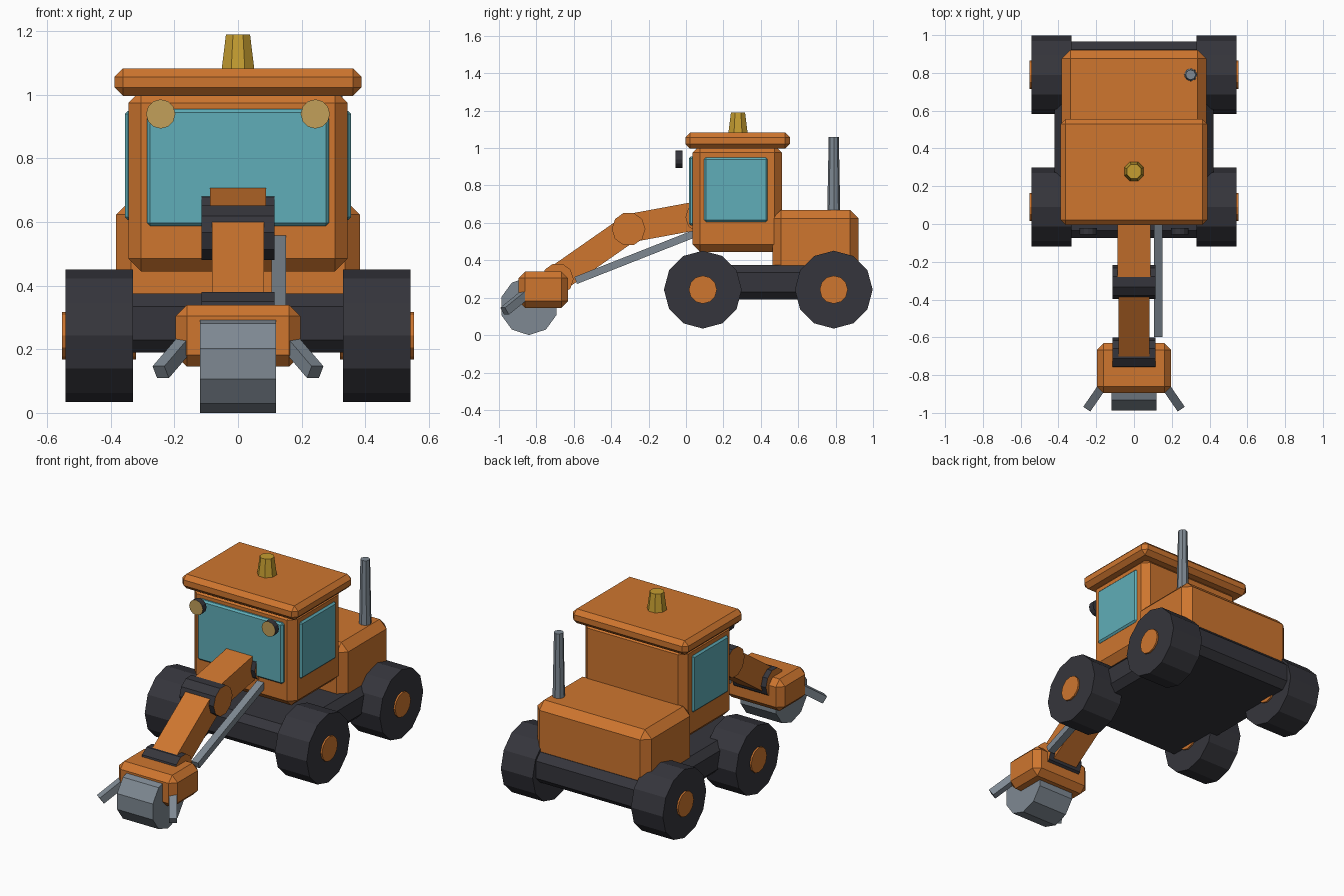
import bpy, bmesh, math
from mathutils import Vector

if "Cube" in bpy.data.objects:
    bpy.data.objects.remove(bpy.data.objects["Cube"])


def material(name, rgb):
    m = bpy.data.materials.new(name)
    m.diffuse_color = (*rgb, 1)
    m.use_nodes = True
    m.node_tree.nodes["Principled BSDF"].inputs["Base Color"].default_value = m.diffuse_color
    return m


ORANGE = material("orange paint", (0.62, 0.18, 0.028))
DARK = material("dark rubber", (0.036, 0.036, 0.045))
GLASS = material("teal glass", (0.115, 0.42, 0.48))
STEEL = material("grey steel", (0.21, 0.25, 0.29))
GOLD = material("beacon gold", (0.56, 0.34, 0.03))
LAMP = material("lamp tan", (0.54, 0.35, 0.10))


def finish(name, bm, mats):
    bmesh.ops.recalc_face_normals(bm, faces=bm.faces)
    me = bpy.data.meshes.new(name)
    bm.to_mesh(me)
    bm.free()
    for m in mats:
        me.materials.append(m)
    ob = bpy.data.objects.new(name, me)
    bpy.context.collection.objects.link(ob)
    return ob


def box(name, lo, hi, mat, bevel=0.0):
    """Axis-aligned box between two corners with chamfered edges."""
    bm = bmesh.new()
    bmesh.ops.create_cube(bm, size=1)
    for v in bm.verts:
        v.co = [l + (c + 0.5) * (h - l) for c, l, h in zip(v.co, lo, hi)]
    if bevel:
        bmesh.ops.bevel(bm, geom=bm.edges[:], offset=bevel, segments=1, affect='EDGES')
    return finish(name, bm, [mat])


def bar(name, p, q, width, thick, mat):
    """Square bar running from p to q."""
    p, q = Vector(p), Vector(q)
    rot = (q - p).to_track_quat('Y', 'Z')
    bm = bmesh.new()
    bmesh.ops.create_cube(bm, size=1)
    for v in bm.verts:
        v.co = (p + q) / 2 + rot @ Vector((v.co.x * width, v.co.y * (q - p).length, v.co.z * thick))
    return finish(name, bm, [mat])


def prism(name, p, q, r, n, mats, r2=None, phase=0.0, ends="pq"):
    """Faceted cylinder or cone from p to q; the chosen end caps take the last material."""
    p, q = Vector(p), Vector(q)
    rot = (q - p).to_track_quat('Z', 'Y')
    bm = bmesh.new()
    rings = []
    for c, rad in ((p, r), (q, r if r2 is None else r2)):
        ang = [phase + 2 * math.pi * i / n for i in range(n)]
        rings.append([bm.verts.new(c + rot @ Vector((rad * math.cos(a), rad * math.sin(a), 0))) for a in ang])
    a, b = rings
    for i in range(n):
        j = (i + 1) % n
        bm.faces.new((a[i], a[j], b[j], b[i]))
    for key, ring in (("p", a), ("q", b)):
        f = bm.faces.new(ring)
        f.material_index = len(mats) - 1 if key in ends else 0
    return finish(name, bm, mats)


# Chassis, engine hood and cab
box("chassis", (-0.42, -0.075, 0.19), (0.42, 0.965, 0.375), DARK, 0.04)
box("engine_hood", (-0.383, 0.462, 0.32), (0.383, 0.922, 0.67), ORANGE, 0.046)
box("cab", (-0.345, 0.035, 0.445), (0.345, 0.512, 1.015), ORANGE, 0.04)
box("roof", (-0.388, -0.004, 0.997), (0.388, 0.556, 1.083), ORANGE, 0.026)

# Windows
box("front_window", (-0.286, 0.015, 0.587), (0.286, 0.05, 0.955), GLASS, 0.01)
for s, side in ((-1, "left"), (1, "right")):
    xs = sorted((s * 0.32, s * 0.356))
    box(side + "_window", (xs[0], 0.097, 0.606), (xs[1], 0.437, 0.95), GLASS, 0.01)

    # Headlamps with tan lens on the front cap
    prism(side + "_headlamp", (s * 0.243, -0.055, 0.94), (s * 0.243, -0.02, 0.94),
          0.046, 12, [DARK, LAMP], ends="p")

    # Wheels with hubs through them
    for y, end in ((0.09, "front"), (0.79, "rear")):
        prism(f"{end}_{side}_wheel", (s * 0.33, y, 0.243), (s * 0.543, y, 0.243), 0.208, 12, [DARK])
        prism(f"{end}_{side}_hub", (s * 0.32, y, 0.243), (s * 0.553, y, 0.243), 0.075, 12, [ORANGE])

    # Angled prongs beside the drum
    bar(side + "_prong", (s * 0.16, -0.85, 0.225), (s * 0.243, -0.97, 0.128), 0.045, 0.045, STEEL)

# Beacon and exhaust
prism("beacon", (0, 0.278, 1.07), (0, 0.278, 1.19), 0.057, 8, [GOLD], r2=0.041, phase=math.pi / 8)
prism("exhaust", (0.3, 0.79, 0.65), (0.3, 0.79, 1.058), 0.035, 8, [STEEL], r2=0.027)

# Digging arm: boom, stick, dark pivots with orange caps, and ram
bar("boom", (0, 0.08, 0.642), (0, -0.31, 0.57), 0.175, 0.152, ORANGE)
bar("stick", (0, -0.31, 0.565), (0, -0.69, 0.30), 0.165, 0.145, ORANGE)
for name, y, z, r in (("cab_pivot", 0.08, 0.63, 0.083), ("elbow_pivot", -0.307, 0.567, 0.09),
                      ("wrist_pivot", -0.686, 0.30, 0.085)):
    prism(name, (-0.115, y, z), (0.115, y, z), r, 10, [DARK, ORANGE])
bar("arm_ram", (0.128, -0.59, 0.292), (0.128, 0.04, 0.54), 0.045, 0.04, STEEL)

# Cutting head and drum
box("cutting_head", (-0.197, -0.896, 0.146), (0.197, -0.63, 0.34), ORANGE, 0.036)
prism("cutting_drum", (-0.12, -0.84, 0.155), (0.12, -0.84, 0.155), 0.155, 10, [STEEL], phase=math.pi / 2)
